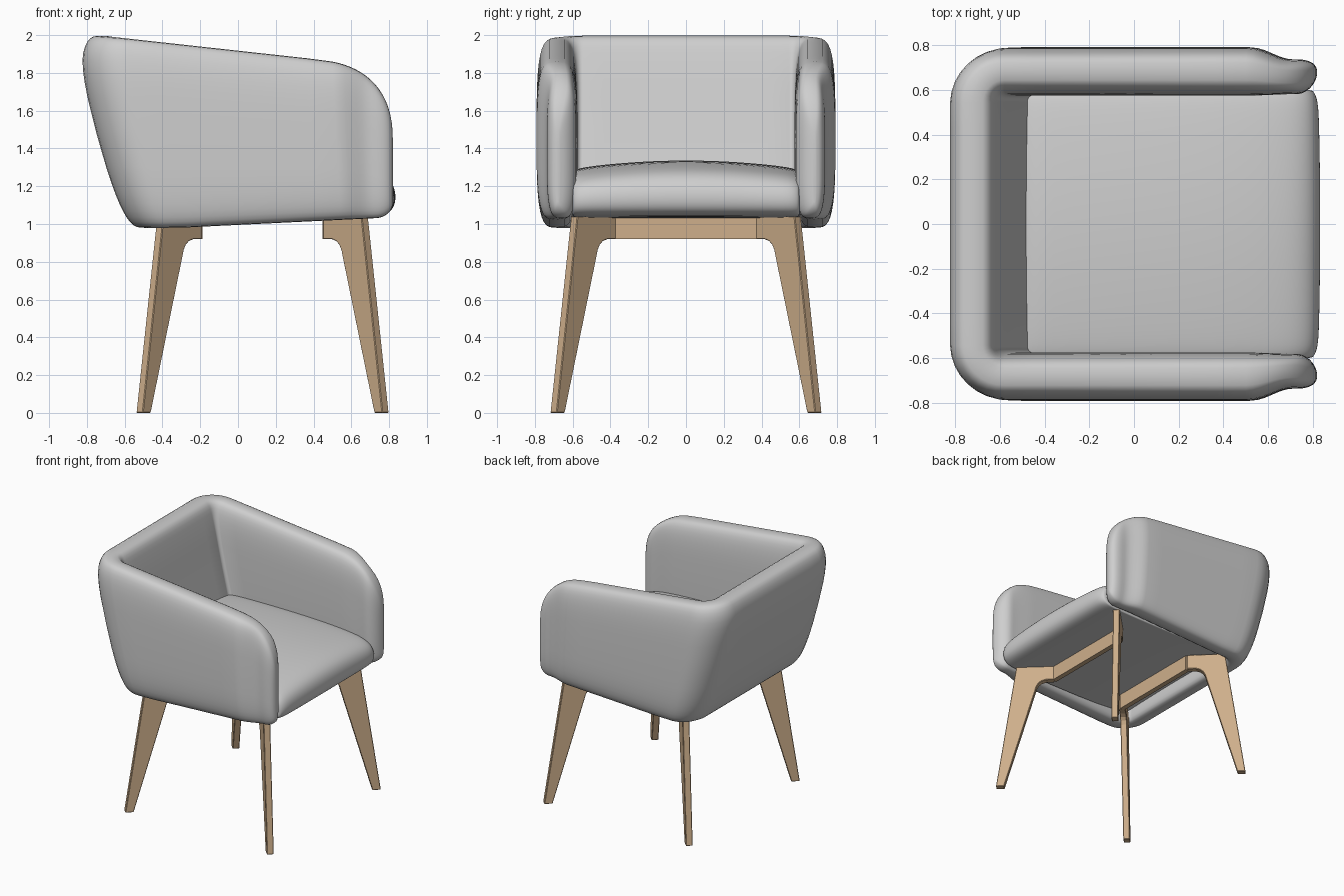
import bpy, bmesh, math
from math import sin, cos, pi

if "Cube" in bpy.data.objects:
    bpy.data.objects.remove(bpy.data.objects["Cube"])


def material(name, rgb):
    m = bpy.data.materials.new(name)
    m.diffuse_color = (*rgb, 1)
    m.use_nodes = True
    m.node_tree.nodes["Principled BSDF"].inputs["Base Color"].default_value = m.diffuse_color
    return m


fabric = material("light grey fabric", (0.62, 0.62, 0.62))
wood = material("light wood", (0.62, 0.43, 0.26))


def loft(name, rings, mat, smooth=True):
    """Skin a list of closed rings and cap both ends."""
    bm = bmesh.new()
    vs = [[bm.verts.new(p) for p in r] for r in rings]
    n = len(vs[0])
    for a, b in zip(vs, vs[1:]):
        for i in range(n):
            j = (i + 1) % n
            bm.faces.new((a[i], a[j], b[j], b[i]))
    bm.faces.new(vs[0])
    bm.faces.new(vs[-1])
    bmesh.ops.recalc_face_normals(bm, faces=bm.faces)
    for f in bm.faces:
        f.smooth = smooth
    me = bpy.data.meshes.new(name)
    bm.to_mesh(me)
    bm.free()
    me.materials.append(mat)
    ob = bpy.data.objects.new(name, me)
    bpy.context.collection.objects.link(ob)
    return ob


def power(v, p):
    return math.copysign(abs(v) ** p, v)


# Wrap-around arm and back shell: padded section swept along a U path
FRONT, BACK, ARM_Y, R = 0.82, -0.72, 0.683, 0.14


def z_top(x):
    t = min(1, max(0, (x - 0.42) / 0.40))
    return 2.0 - 0.11 * (x + 0.75) - 0.40 * (1 - (1 - t ** 2.5) ** 0.4)


def z_bottom(x):
    t = min(1, max(0, (x - 0.72) / 0.10))
    return 0.98 + 0.042 * (x + 0.5) * (x > -0.5) + 0.08 * (1 - math.sqrt(1 - t * t))


def section(x, y, nx, ny, w):
    ring = []
    top, bot = z_top(x), z_bottom(x)
    for i in range(40):
        a = 2 * pi * i / 40
        off = w * power(cos(a), 0.55)
        z = (top + bot) / 2 + (top - bot) / 2 * power(sin(a), 0.55)
        # the back leans: shrink lengthwise towards the bottom
        lean = 0.235 * (max(0, 1.9 - z) / 0.9) ** 1.25
        k = (1.66 - lean) / 1.66
        ring.append((FRONT - (FRONT - x - nx * off) * k, y + ny * off, z))
    return ring


half = []
arm_x = [0.5 + 0.32 * sin(pi / 2 * (1 - i / 16)) for i in range(17)]
arm_x += [0.5 - (0.5 - BACK - R) * i / 8 for i in range(1, 9)]
for x in arm_x:
    thin = min(1, max(0, (x - 0.5) / 0.2))
    thin = thin * thin * (3 - 2 * thin)
    t = min(1, max(0, (x - 0.72) / 0.10))
    w = (0.108 - 0.03 * thin) * max(0.12, math.sqrt(1 - t * t))
    half.append((x, ARM_Y - 0.024 * thin + 0.02 * t * t, 0, 1, w))
for i in range(1, 9):
    a = pi / 2 * i / 8
    half.append((BACK + R - R * sin(a), ARM_Y - R + R * cos(a),
                 -sin(a), cos(a), 0.108 + 0.012 * i / 8))
for i in range(1, 6):
    half.append((BACK, (ARM_Y - R) * (1 - i / 5), -1, 0, 0.12))
path = half + [(x, -y, nx, -ny, w) for x, y, nx, ny, w in half[-2::-1]]
loft("arm_and_back_shell", [section(*p) for p in path], fabric)

# Seat cushion: side profile lofted across the width with a soft crown
profile = [(-0.55, 1.03), (0.3, 1.03), (0.70, 1.035), (0.79, 1.05), (0.83, 1.09),
           (0.838, 1.16), (0.815, 1.23), (0.76, 1.275), (0.66, 1.305),
           (0.4, 1.33), (0.0, 1.34), (-0.4, 1.335), (-0.55, 1.32)]
rings = []
for y in (-0.605, -0.595, -0.56, -0.4, -0.2, 0, 0.2, 0.4, 0.56, 0.595, 0.605):
    edge = max(0, (abs(y) - 0.56) / 0.045)
    drop = 0.045 * (y / 0.6) ** 2 + 0.015 * edge
    rings.append([(x - 0.03 * edge * (x > 0.6) - 0.01 * (y / 0.6) ** 2, y,
                   z - drop * (z - 1.03) / 0.31) for x, z in profile])
seat = loft("seat_cushion", rings, fabric)
sub = seat.modifiers.new("smooth", 'SUBSURF')
sub.levels = sub.render_levels = 2

# Legs: diagonal tapered plates, each with a curved bracket at the top
leg = [(0, 0), (0.044, 0), (0.213, 0.83), (0.219, 0.862), (0.230, 0.890),
       (0.246, 0.909), (0.270, 0.92), (0.315, 0.92), (0.315, 1.04), (0.11, 1.04)]
T = 0.025 / math.sqrt(2)
for sx, foot_x, place in ((1, 0.782, "front"), (-1, -0.522, "back")):
    for sy, side in ((1, "left"), (-1, "right")):
        sides = [[(foot_x - sx * d + e * sx * T, sy * (0.702 - d) - e * sy * T, z)
                  for d, z in leg] for e in (-1, 1)]
        ob = loft(f"{place}_{side}_leg", sides, wood, False)
        bev = ob.modifiers.new("edge", 'BEVEL')
        bev.width, bev.segments = 0.004, 1
    # Rail joining the two brackets
    x0 = foot_x - sx * 0.315
    rail = [[(x0 + dx, y, z) for dx, z in
             ((-0.02, 0.92), (0.02, 0.92), (0.02, 1.04), (-0.02, 1.04))]
            for y in (-0.39, 0.39)]
    loft(f"{place}_rail", rail, wood, False)
